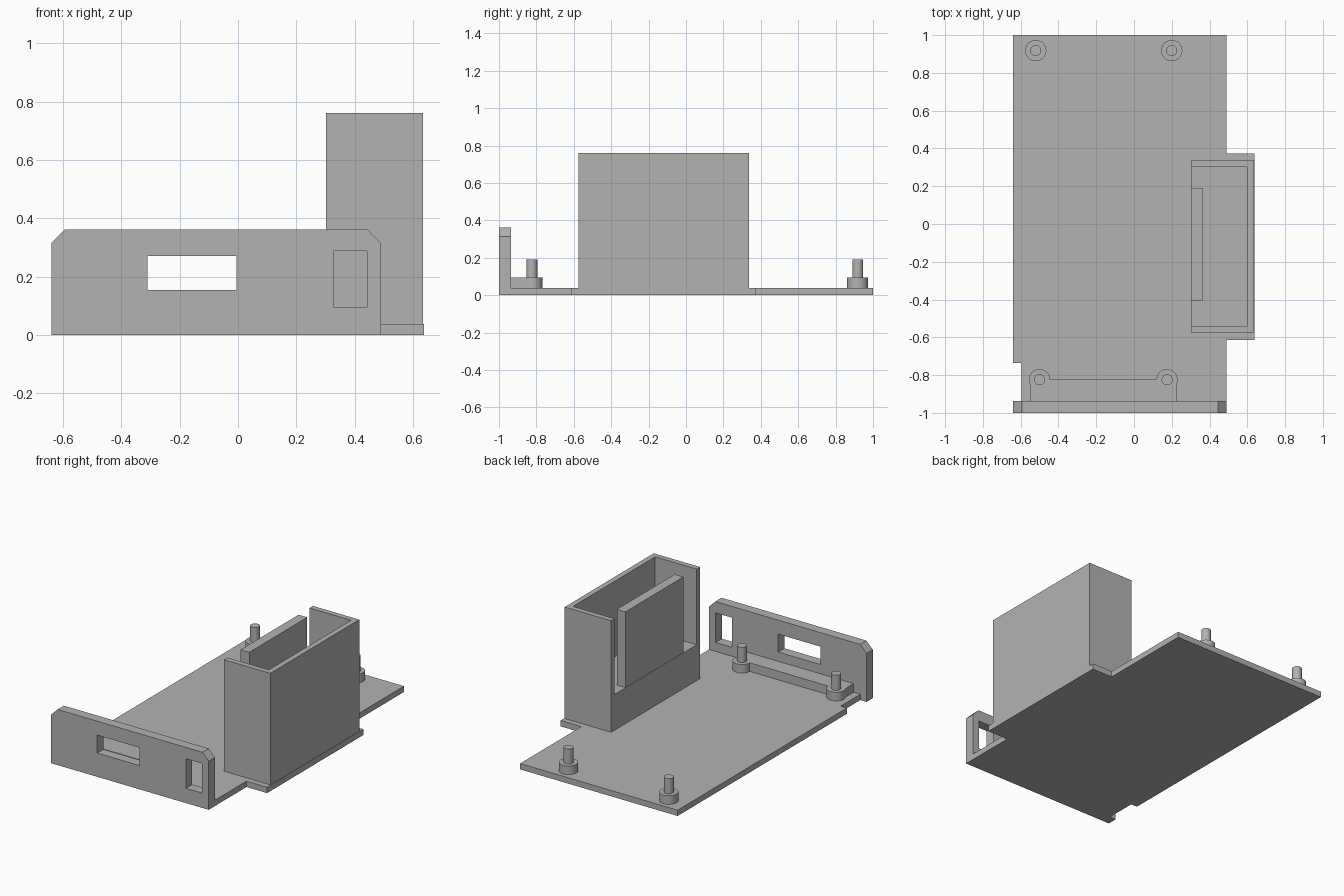
import bpy
import bmesh
from mathutils import Vector

cube = bpy.data.objects.get("Cube")
if cube:
    bpy.data.objects.remove(cube, do_unlink=True)

GREY = (0.45, 0.45, 0.45, 1.0)
grey = bpy.data.materials.new("plain_grey")
grey.use_nodes = True
grey.diffuse_color = GREY
grey.node_tree.nodes["Principled BSDF"].inputs["Base Color"].default_value = GREY

BASE_TOP = 0.038
RIB_TOP = 0.094
PANEL_BACK = -0.936


def prism(name, outline, start, end, axis="Z"):
    """Extrude a closed outline along Z, or an x-z outline along Y."""
    bm = bmesh.new()
    if axis == "Z":
        points = [(a, b, start) for a, b in outline]
        move = Vector((0, 0, end - start))
    else:
        points = [(a, start, b) for a, b in outline]
        move = Vector((0, end - start, 0))
    face = bm.faces.new([bm.verts.new(p) for p in points])
    extruded = bmesh.ops.extrude_face_region(bm, geom=[face], use_keep_orig=True)
    verts = [g for g in extruded["geom"] if isinstance(g, bmesh.types.BMVert)]
    bmesh.ops.translate(bm, verts=verts, vec=move)
    bmesh.ops.recalc_face_normals(bm, faces=bm.faces)
    mesh = bpy.data.meshes.new(name)
    bm.to_mesh(mesh)
    bm.free()
    mesh.materials.append(grey)
    obj = bpy.data.objects.new(name, mesh)
    bpy.context.collection.objects.link(obj)
    return obj


def rect(x0, x1, y0, y1):
    return [(x0, y0), (x1, y0), (x1, y1), (x0, y1)]


def cylinder(name, x, y, radius, z0, z1):
    bpy.ops.mesh.primitive_cylinder_add(
        vertices=32, radius=radius, depth=z1 - z0, location=(x, y, (z0 + z1) / 2))
    obj = bpy.context.object
    obj.name = name
    obj.data.materials.append(grey)
    bpy.ops.object.shade_smooth_by_angle()


def cut(target, cutter):
    mod = target.modifiers.new("opening", "BOOLEAN")
    mod.operation = "DIFFERENCE"
    mod.solver = "EXACT"
    mod.object = cutter
    bpy.context.view_layer.objects.active = target
    bpy.ops.object.modifier_apply(modifier=mod.name)
    bpy.data.objects.remove(cutter, do_unlink=True)


# Base plate with side tab and corner notch
prism("base_plate", [
    (-0.595, PANEL_BACK), (0.49, PANEL_BACK), (0.49, -0.613), (0.638, -0.613),
    (0.638, 0.373), (0.49, 0.373), (0.49, 1), (-0.64, 1),
    (-0.64, -0.735), (-0.595, -0.735)], 0, BASE_TOP)

# Front panel with clipped top corners and two openings
panel = prism("front_panel", [
    (-0.64, 0), (0.49, 0), (0.49, 0.315), (0.445, 0.361),
    (-0.594, 0.361), (-0.64, 0.315)], -1, PANEL_BACK, "Y")
cut(panel, prism("wide_opening", rect(-0.31, -0.006, 0.154, 0.27), -1.1, -0.8, "Y"))
cut(panel, prism("tall_opening", rect(0.327, 0.443, 0.096, 0.288), -1.1, -0.8, "Y"))

# Raised rib behind the panel
prism("panel_rib", rect(-0.547, 0.228, PANEL_BACK, -0.823), BASE_TOP, RIB_TOP)

# Mounting posts: wide collar with thin pin
posts = {"back_right": (-0.52, 0.918), "back_left": (0.2, 0.918),
         "front_right": (-0.5, -0.824), "front_left": (0.175, -0.824)}
for place, (x, y) in posts.items():
    cylinder(place + "_collar", x, y, 0.056, BASE_TOP, RIB_TOP)
    cylinder(place + "_pin", x, y, 0.029, RIB_TOP, 0.192)

# Holder: three tall walls, raised floor and a free-standing retaining plate
FLOOR, TOP = 0.27, 0.761
X0, X1, Y0, Y1, WALL = 0.301, 0.634, -0.575, 0.337, 0.035
prism("holder_walls", [
    (X0, Y0), (X1, Y0), (X1, Y1), (X0, Y1),
    (X0, Y1 - WALL), (X1 - WALL, Y1 - WALL),
    (X1 - WALL, Y0 + WALL), (X0, Y0 + WALL)], BASE_TOP, TOP)
prism("holder_floor", rect(X0, X1 - WALL, Y0 + WALL, Y1 - WALL), BASE_TOP, FLOOR)
prism("retaining_plate", rect(X0 + 0.002, 0.365, -0.406, 0.188), FLOOR, TOP)
